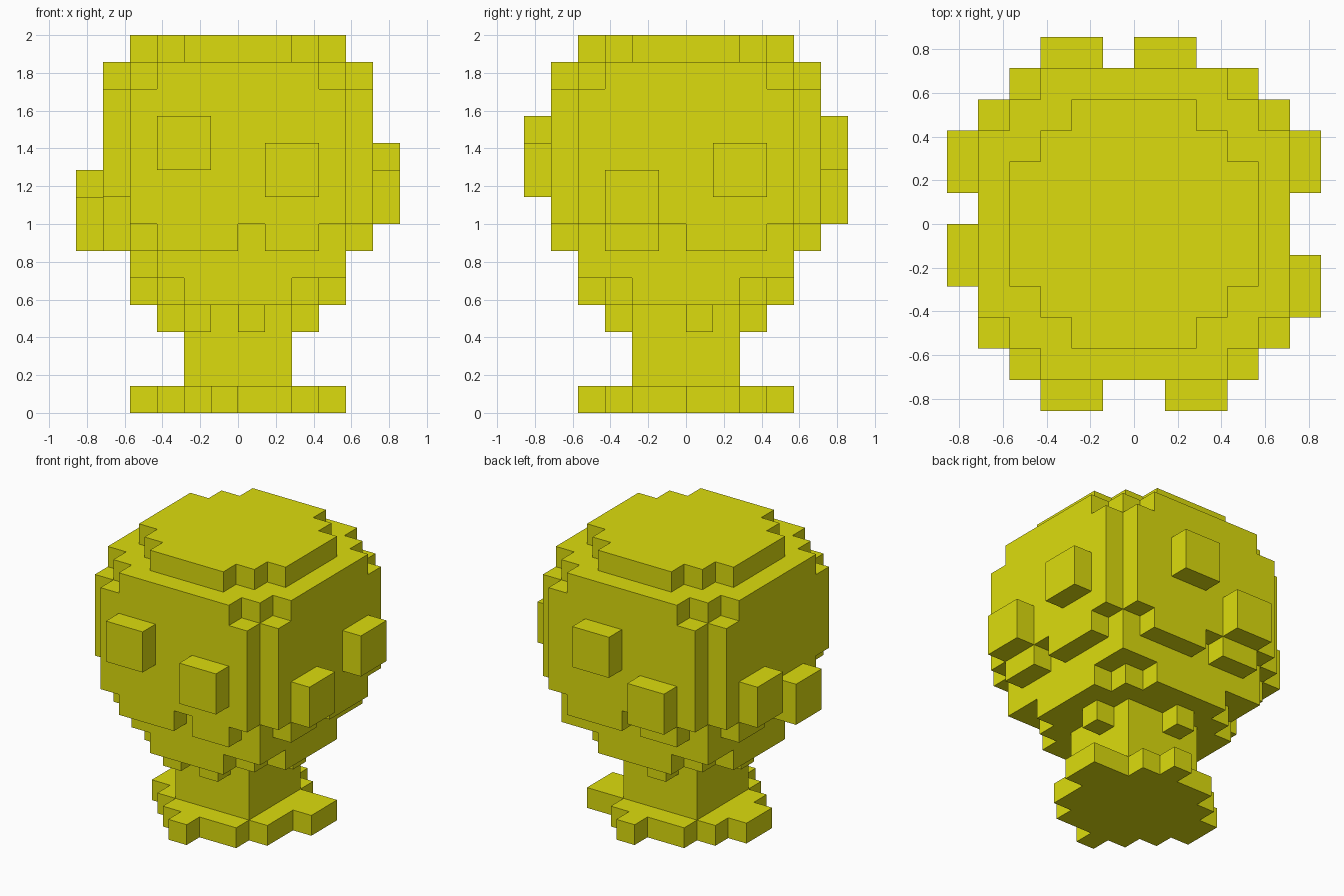
import bpy

if "Cube" in bpy.data.objects:
    bpy.data.objects.remove(bpy.data.objects["Cube"])

U = 2 / 14  # one block


def box(x0, x1, y0, y1, z0, z1):
    """Set of block cells filling a box given in block units."""
    return {(x, y, z) for x in range(x0, x1) for y in range(y0, y1) for z in range(z0, z1)}


def disc(halves, z0, z1):
    """Stepped round layer: union of centred rectangles of half sizes."""
    cells = set()
    for a, b in halves:
        cells |= box(-a, a, -b, b, z0, z1)
    return cells


SMALL = [(4, 2), (3, 3), (2, 4)]
MEDIUM = [(5, 3), (4, 4), (3, 5)]
LARGE = [(5, 4), (4, 5)]

# Trunk with stepped root flare and four root toes
trunk = box(-2, 2, -2, 2, 0, 4)
trunk |= disc([(3, 2), (2, 3)], 0, 1)
trunk |= box(3, 4, 0, 2, 0, 1) | box(-4, -3, -1, 1, 0, 1)
trunk |= box(-1, 0, -4, -3, 0, 1) | box(0, 1, 3, 4, 0, 1)

# Rounded crown, layer by layer
crown = disc(SMALL, 4, 5) | disc([(4, 4)], 5, 6) | disc(MEDIUM, 6, 7)
crown |= disc(LARGE, 7, 12) | disc(MEDIUM, 12, 13) | disc(SMALL, 13, 14)

# Gaps in the lower fringe and chipped corner
crown -= {(0, -5, 6), (4, -1, 6), (-1, 4, 6), (-5, 0, 6), (-4, -4, 5), (-5, -4, 7)}

# Single leaves hanging around the trunk
crown |= {(0, -3, 3), (-2, -3, 3), (2, 0, 3), (-1, 2, 3), (-3, -1, 3)}

# Leaf clumps, two per side
for x, z in ((-3, 9), (1, 8)):
    crown |= box(x, x + 2, -6, -5, z, z + 2)
for x, z in ((-3, 7), (0, 9)):
    crown |= box(x, x + 2, 5, 6, z, z + 2)
for y, z in ((-3, 7), (1, 8)):
    crown |= box(5, 6, y, y + 2, z, z + 2)
for y, z in ((-2, 6), (1, 7)):
    crown |= box(-6, -5, y, y + 2, z, z + 2)

mat = bpy.data.materials.new("yellow")
mat.diffuse_color = (0.72, 0.72, 0.004, 1)
mat.use_nodes = True
mat.node_tree.nodes["Principled BSDF"].inputs["Base Color"].default_value = mat.diffuse_color


def build(name, cells, solid):
    """Mesh only the block faces that are exposed to the outside."""
    verts, faces = {}, []
    for c in cells:
        for axis in range(3):
            for side in (0, 1):
                n = list(c)
                n[axis] += 2 * side - 1
                if tuple(n) in solid:
                    continue
                quad = []
                for a, b in ((0, 0), (1, 0), (1, 1), (0, 1)):
                    p = list(c)
                    p[axis] += side
                    p[(axis + 1) % 3] += a
                    p[(axis + 2) % 3] += b
                    quad.append(verts.setdefault(tuple(p), len(verts)))
                faces.append(quad if side else quad[::-1])
    mesh = bpy.data.meshes.new(name)
    mesh.from_pydata([[v * U for v in p] for p in verts], [], faces)
    mesh.materials.append(mat)
    obj = bpy.data.objects.new(name, mesh)
    bpy.context.collection.objects.link(obj)


build("trunk", trunk, trunk | crown)
build("crown", crown, trunk | crown)
